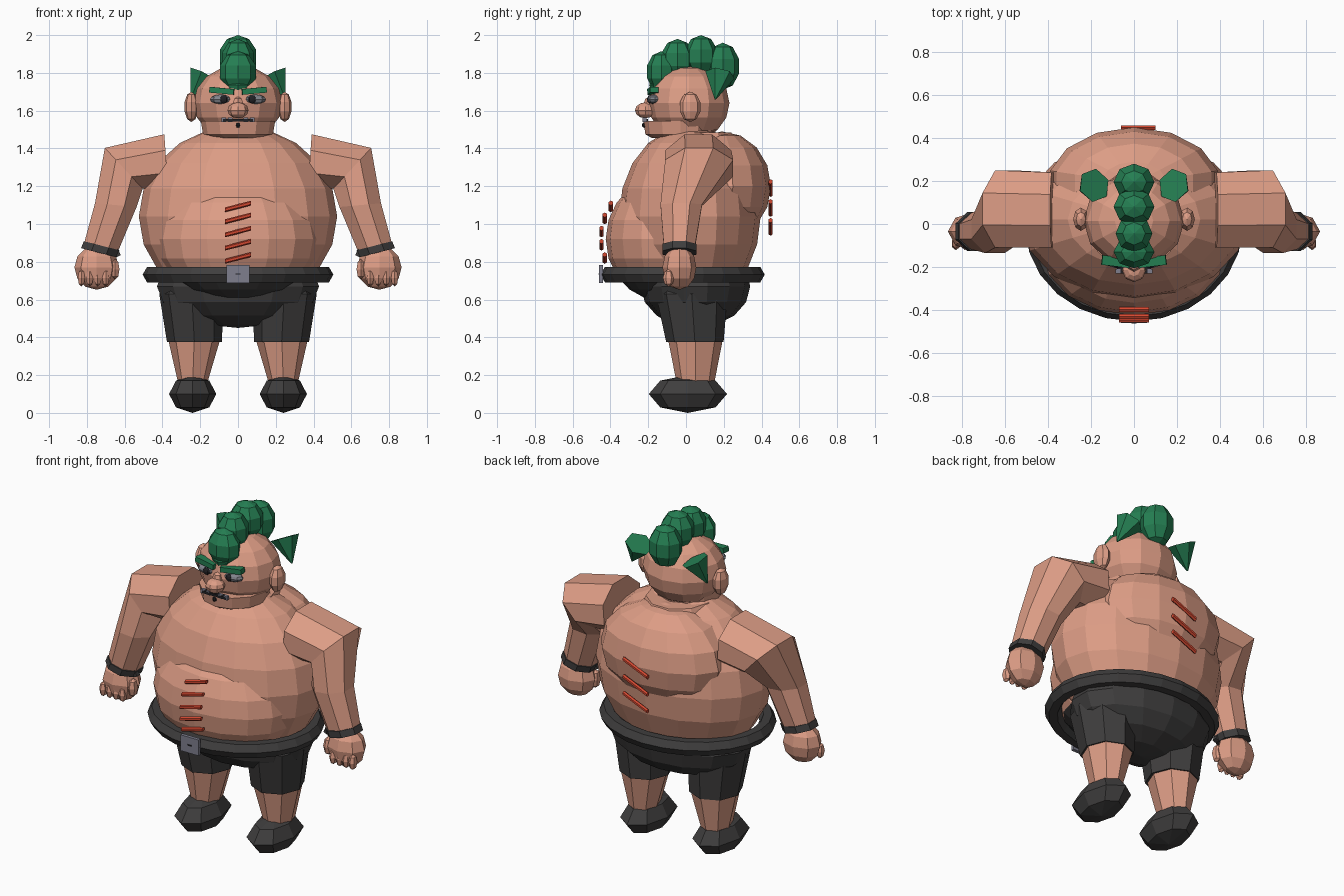
import bpy, bmesh, math
from mathutils import Vector, Matrix, Euler

if "Cube" in bpy.data.objects:
    bpy.data.objects.remove(bpy.data.objects["Cube"])


def mat(name, r, g, b):
    m = bpy.data.materials.new(name)
    m.diffuse_color = (r, g, b, 1)
    m.use_nodes = True
    m.node_tree.nodes["Principled BSDF"].inputs["Base Color"].default_value = m.diffuse_color
    return m


SKIN = mat("skin", .72, .335, .235)
DARK = mat("charcoal cloth", .05, .048, .048)
GREEN = mat("green hair", .018, .21, .085)
RED = mat("red scar", .66, .065, .03)
METAL = mat("grey metal", .21, .21, .27)
EYE = mat("eye grey", .22, .23, .26)
BLACK = mat("near black", .015, .015, .018)


def make(name, bm, mats):
    bmesh.ops.recalc_face_normals(bm, faces=bm.faces)
    me = bpy.data.meshes.new(name)
    bm.to_mesh(me)
    bm.free()
    for m in mats:
        me.materials.append(m)
    ob = bpy.data.objects.new(name, me)
    bpy.context.collection.objects.link(ob)
    return ob


def place(loc, scale, rot=(0, 0, 0)):
    return Matrix.LocRotScale(Vector(loc), Euler(rot), Vector(scale))


def ball(name, loc, size, m, seg=8, rings=6, rot=(0, 0, 0)):
    bm = bmesh.new()
    bmesh.ops.create_uvsphere(bm, u_segments=seg, v_segments=rings, radius=1,
                              matrix=place(loc, size, rot))
    return make(name, bm, [m])


def box(name, loc, size, m, rot=(0, 0, 0)):
    bm = bmesh.new()
    bmesh.ops.create_cube(bm, size=1, matrix=place(loc, size, rot))
    return make(name, bm, [m])


def loft(name, sections, m, n=8, turn=.5):
    """Tube through sections of (centre, half axis a, half axis b)."""
    bm = bmesh.new()
    k = 1 / math.cos(math.pi / n) if turn else 1
    rings = []
    for c, a, b in sections:
        ring = []
        for i in range(n):
            t = 2 * math.pi * (i + turn) / n
            ring.append(bm.verts.new(Vector(c) + k * (Vector(a) * math.cos(t) + Vector(b) * math.sin(t))))
        rings.append(ring)
    for r, s in zip(rings, rings[1:]):
        for i in range(n):
            j = (i + 1) % n
            bm.faces.new((r[i], r[j], s[j], s[i]))
    bm.faces.new(rings[0])
    bm.faces.new(rings[-1])
    return make(name, bm, [m])


def stack(name, levels, m, n=8, turn=0):
    """Upright tube from levels of (x, y, z, half width, half depth)."""
    return loft(name, [((x, y, z), (a, 0, 0), (0, b, 0)) for x, y, z, a, b in levels], m, n, turn)


def scar(name, x, y, z, half, rise):
    """Thin rod slanting upwards across the skin."""
    loft(name, [((x + d * half, y, z + d * rise), (0, .011, 0), (0, 0, .011)) for d in (-1, 1)], RED, 6)


# Torso, belly and rounded back
ball("torso", (0, .02, 1.04), (.525, .375, .48), SKIN, 16, 10)
ball("back_hump", (0, .19, 1.2), (.40, .26, .29), SKIN, 14, 8)
belly = ball("belly", (0, -.12, .92), (.43, .305, .33), SKIN, 16, 10)
belly.data.materials.append(DARK)
for f in belly.data.polygons:
    if f.center.z < .74:
        f.material_index = 1
stack("neck", [(0, .05, 1.38, .24, .24), (0, .05, 1.485, .185, .20)], SKIN, 10)

# Shorts seat
ball("shorts_seat", (0, .05, .67), (.44, .29, .22), DARK, 14, 8)

# Belt ring and buckle
bm = bmesh.new()
N, M = 24, 6
grid = []
for i in range(N):
    u = 2 * math.pi * i / N
    row = []
    for j in range(M):
        v = 2 * math.pi * j / M
        d = .047 * math.cos(v)
        row.append(bm.verts.new(((.458 + d) * math.cos(u), -.018 + (.388 + d) * math.sin(u),
                                 .732 + .047 * math.sin(v))))
    grid.append(row)
for i in range(N):
    for j in range(M):
        p, q, k = grid[i], grid[(i + 1) % N], (j + 1) % M
        bm.faces.new((p[j], q[j], q[k], p[k]))
make("belt", bm, [DARK])
box("buckle", (0, -.45, .735), (.12, .02, .095), METAL)
box("buckle_slot", (0, -.461, .735), (.025, .006, .007), BLACK)

# Scars on belly and back
for i, (z, y) in enumerate([(.82, -.43), (.89, -.447), (.96, -.447), (1.03, -.43), (1.093, -.398)]):
    scar(f"belly_scar_{i}", 0, y, z, .07, .018)
for i, z in enumerate([.985, 1.085, 1.19]):
    scar(f"back_scar_{i}", .02, .448, z, .08, .034)

# Head, jaw, nose and mouth
ball("head", (0, .015, 1.64), (.235, .215, .20), SKIN, 12, 8)
stack("jaw", [(0, -.03, 1.455, .13, .15), (0, -.03, 1.475, .185, .185),
              (0, -.03, 1.545, .197, .195)], SKIN, 12)
ball("nose", (0, -.215, 1.602), (.056, .055, .042), SKIN, 8, 6)
ball("nose_bridge", (0, -.19, 1.635), (.032, .035, .04), SKIN, 6, 4)
box("mouth", (0, -.215, 1.55), (.16, .03, .014), BLACK)
for x in (-.075, -.04, .04, .075):
    box("tooth", (x, -.22, 1.552), (.024, .02, .022), METAL)
ball("chin_stud", (0, -.222, 1.523), (.014, .012, .014), BLACK, 6, 4)

# Mohawk, front to back
for i, (y, z, a, b, c) in enumerate([
        (-.13, 1.805, .10, .08, .11), (-.045, 1.87, .09, .09, .11),
        (.08, 1.89, .10, .09, .11), (.195, 1.835, .10, .09, .125)]):
    ball(f"mohawk_tuft_{i}", (0, y, z), (a, b, c), GREEN, 8, 5)
ball("mohawk_tip", (0, -.15, 1.735), (.06, .045, .05), GREEN, 6, 4)

for s, side in ((1, "left"), (-1, "right")):
    # Face details
    ball(f"{side}_ear", (s * .247, .022, 1.62), (.038, .057, .08), SKIN, 8, 5)
    ball(f"{side}_eye", (s * .088, -.165, 1.66), (.06, .038, .026), EYE, 8, 6)
    ball(f"{side}_pupil", (s * .076, -.192, 1.66), (.023, .014, .022), BLACK, 8, 6)
    box(f"{side}_brow", (s * .085, -.175, 1.705), (.13, .045, .03), GREEN, (0, -s * .09, s * .12))

    # Side hair tuft, a cone with its point down and out, open end up and in
    tip, top = Vector((s * .25, .155, 1.66)), Vector((s * .185, .18, 1.79))
    bm = bmesh.new()
    bmesh.ops.create_cone(bm, cap_ends=True, segments=6, radius1=.004, radius2=.08,
                          depth=(top - tip).length,
                          matrix=Matrix.Translation((tip + top) / 2)
                          @ (top - tip).to_track_quat('Z', 'Y').to_matrix().to_4x4())
    make(f"{side}_hair_tuft", bm, [GREEN])

    # Arm bending down at the shoulder corner
    loft(f"{side}_arm", [
        ((s * .38, .065, 1.33), (s * .01, 0, .145), (0, .175, 0)),
        ((s * .605, .07, 1.295), (s * .10, 0, .108), (0, .18, 0)),
        ((s * .647, -.025, 1.10), (s * .11, 0, .01), (0, .11, 0)),
        ((s * .725, -.035, .875), (s * .092, 0, .015), (0, .082, 0))], SKIN)
    loft(f"{side}_wristband", [
        ((s * .722, -.035, .885), (s * .094, 0, .024), (0, .09, 0)),
        ((s * .737, -.035, .848), (s * .094, 0, .024), (0, .09, 0))], DARK)
    box(f"{side}_band_knot", (s * .64, -.06, .848), (.025, .03, .04), DARK, (0, s * .4, 0))

    # Hand, fingers and thumb
    ball(f"{side}_hand", (s * .748, -.035, .77), (.118, .09, .118), SKIN, 8, 6)
    for i in range(4):
        ball(f"{side}_finger_{i}", (s * (.70 + .043 * i), -.092, .715), (.022, .03, .046), SKIN, 6, 4)
    ball(f"{side}_thumb", (s * .65, -.07, .76), (.026, .035, .055), SKIN, 6, 4)

    # Leg, shorts leg and shoe
    stack(f"{side}_shin", [(s * .24, .05, .15, .075, .098), (s * .232, .05, .39, .138, .145)], SKIN)
    stack(f"{side}_shorts_leg", [(s * .231, .047, .375, .145, .152),
                                 (s * .245, .03, .63, .172, .19),
                                 (s * .23, .03, .70, .13, .15)], DARK)
    ball(f"{side}_shoe", (s * .24, .01, .10), (.125, .207, .10), DARK, 8, 4)
